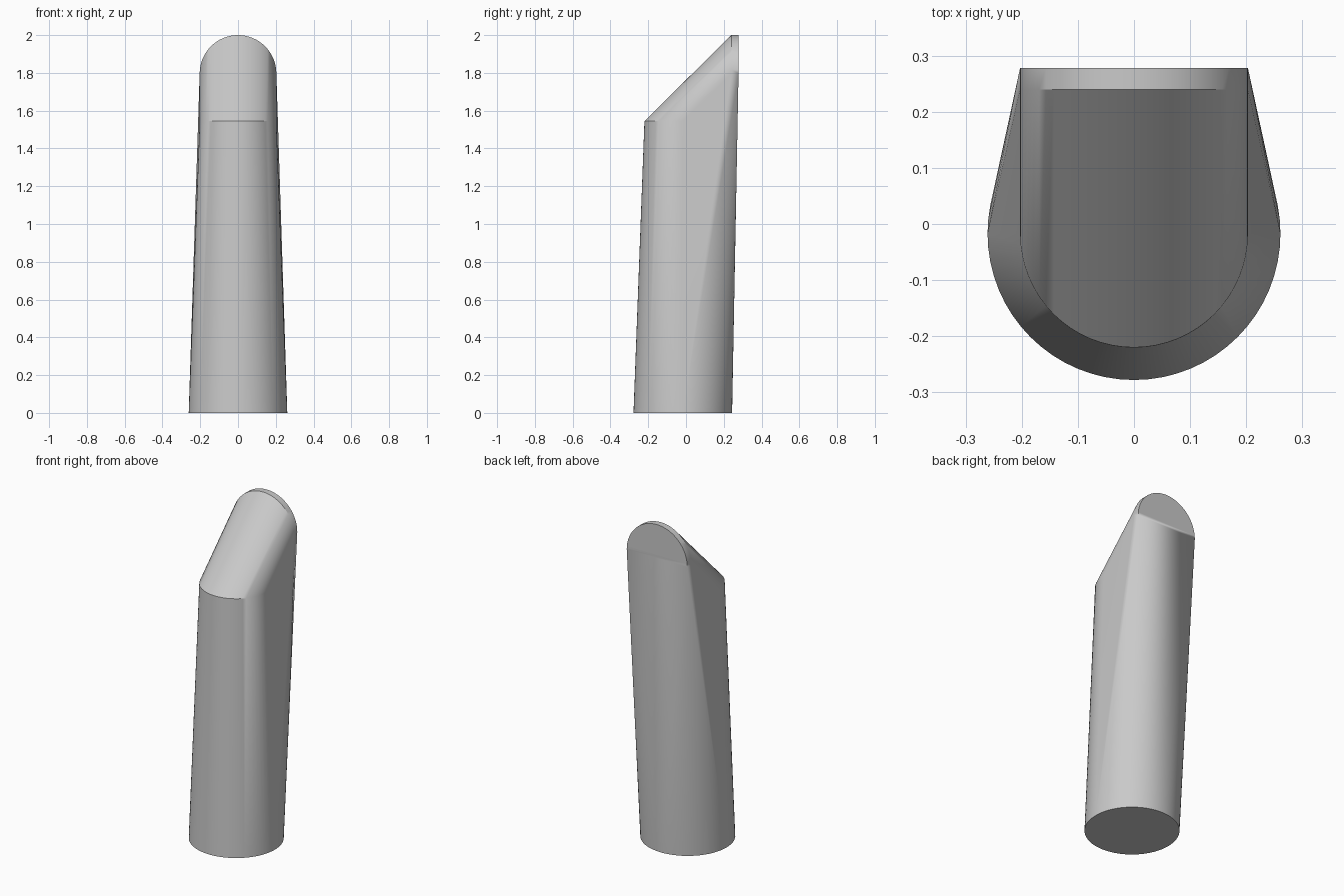
import bpy, bmesh
from math import sin, cos, pi, radians

cube = bpy.data.objects.get("Cube")
if cube:
    bpy.data.objects.remove(cube, do_unlink=True)

N = 32                              # steps in each half circle
BASE_R, TOP_R, CY = 0.261, 0.203, -0.017
FRONT_Z, ARCH_Z = 1.545, 2.0 - TOP_R
RIDGE_Y, BACK_Y = 0.24, 0.278

grey = bpy.data.materials.new("plain_grey")
grey.use_nodes = True
colour = (0.588, 0.588, 0.588, 1)
grey.diffuse_color = colour
bsdf = next(n for n in grey.node_tree.nodes if n.type == 'BSDF_PRINCIPLED')
bsdf.inputs["Base Color"].default_value = colour
bsdf.inputs["Roughness"].default_value = 0.6

bm = bmesh.new()


def row(place, start=-pi / 2, steps=N):
    """Vertices along an arc; the angle is zero in the middle of the front."""
    return [bm.verts.new(place(start + pi * i / N)) for i in range(steps + 1)]


def bridge(a, b):
    for i in range(len(a) - 1):
        bm.faces.new((a[i], a[i + 1], b[i + 1], b[i]))


# Round foot, bent front rim, and the arch at the top with its thin ridge
def foot_point(t):
    return (BASE_R * sin(t), CY - BASE_R * cos(t), 0)


foot = row(foot_point)
rim = row(lambda t: (TOP_R * sin(t), CY - TOP_R * cos(t), FRONT_Z))
ridge = row(lambda t: (TOP_R * sin(t), RIDGE_Y, ARCH_Z + TOP_R * cos(t)))
back = row(lambda t: (TOP_R * sin(t), BACK_Y, ARCH_Z + TOP_R * cos(t)))
heel = row(foot_point, pi / 2 + pi / N, N - 2)

bridge(foot, rim)       # tapered front
bridge(rim, ridge)      # sloping crown
bridge(ridge, back)     # ridge strip

# Side walls, fanned from the foot to the upper corners
for e in (0, -1):
    bm.faces.new((foot[e], rim[e], ridge[e]))
    bm.faces.new((foot[e], ridge[e], back[e]))

# Rear quarters narrow to the two upper corners, with a flat panel between
rear = [foot[-1]] + heel + [foot[0]]
half = N // 2
for i in range(N):
    corner = back[-1] if i < half else back[0]
    bm.faces.new((rear[i], rear[i + 1], corner))
bm.faces.new((rear[half], back[0], back[-1]))
bm.faces.new(back)
bm.faces.new(foot + heel)
bmesh.ops.recalc_face_normals(bm, faces=bm.faces[:])

mesh = bpy.data.meshes.new("slanted_post")
bm.to_mesh(mesh)
bm.free()
mesh.materials.append(grey)
post = bpy.data.objects.new("slanted_post", mesh)
bpy.context.collection.objects.link(post)

bpy.ops.object.select_all(action='DESELECT')
post.select_set(True)
bpy.context.view_layer.objects.active = post
bpy.ops.object.shade_smooth_by_angle(angle=radians(30))
